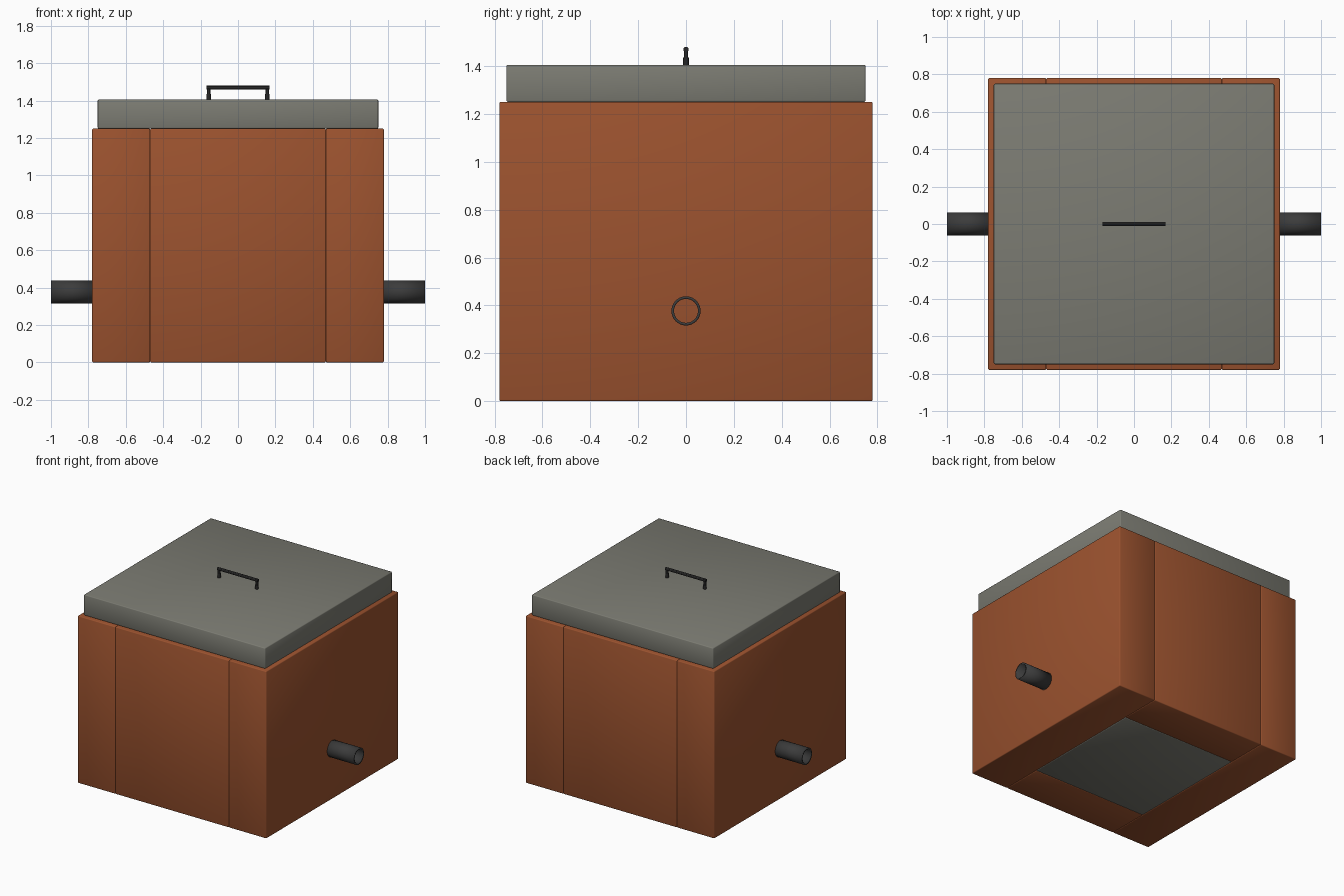
import bpy
from math import pi

cube = bpy.data.objects.get("Cube")
if cube:
    bpy.data.objects.remove(cube, do_unlink=True)


def material(name, color):
    mat = bpy.data.materials.new(name)
    mat.use_nodes = True
    mat.diffuse_color = (*color, 1)
    mat.node_tree.nodes["Principled BSDF"].inputs["Base Color"].default_value = (*color, 1)
    return mat


BRICK = material("brick red", (0.33, 0.085, 0.028))
CONCRETE = material("concrete grey", (0.2, 0.2, 0.17))
PLASTIC = material("dark plastic", (0.045, 0.045, 0.045))
STEEL = material("black steel", (0.02, 0.02, 0.02))


def finish(obj, name, mat):
    obj.name = name
    obj.data.materials.append(mat)
    return obj


def box(name, low, high, mat, bevel=0.006):
    center = [(a + b) / 2 for a, b in zip(low, high)]
    bpy.ops.mesh.primitive_cube_add(size=1, location=center)
    obj = finish(bpy.context.object, name, mat)
    obj.scale = [b - a for a, b in zip(low, high)]
    bpy.ops.object.transform_apply(location=False, rotation=False, scale=True)
    mod = obj.modifiers.new("Rounded edges", "BEVEL")
    mod.width = bevel
    mod.segments = 2
    bpy.ops.object.shade_smooth()
    return obj


OUTER, INNER, WALL_TOP = 0.78, 0.47, 1.25

# Four thick walls: the side walls run full depth, the end walls fit between
box("left_wall", (INNER, -OUTER, 0), (OUTER, OUTER, WALL_TOP), BRICK)
box("right_wall", (-OUTER, -OUTER, 0), (-INNER, OUTER, WALL_TOP), BRICK)
box("front_wall", (-INNER, -OUTER, 0), (INNER, -INNER, WALL_TOP), BRICK)
box("back_wall", (-INNER, INNER, 0), (INNER, OUTER, WALL_TOP), BRICK)

# Floor slab and lid
box("floor_slab", (-INNER, -INNER, 0), (INNER, INNER, 0.15), CONCRETE)
box("lid", (-0.75, -0.75, WALL_TOP), (0.75, 0.75, 1.405), CONCRETE)

# Hollow pipe stubs on both sides
for side, name in ((1, "left_pipe"), (-1, "right_pipe")):
    bpy.ops.mesh.primitive_cylinder_add(
        vertices=32, radius=0.061, depth=0.24, end_fill_type="NOTHING",
        location=(side * 0.88, 0, 0.377), rotation=(0, pi / 2, 0))
    pipe = finish(bpy.context.object, name, PLASTIC)
    shell = pipe.modifiers.new("Pipe wall", "SOLIDIFY")
    shell.thickness = 0.011
    shell.offset = -1
    bpy.ops.object.shade_smooth_by_angle()


# Lid handle: two posts with thicker feet and a crossbar
def rod(name, radius, depth, location, rotation=(0, 0, 0)):
    bpy.ops.mesh.primitive_cylinder_add(
        vertices=12, radius=radius, depth=depth, location=location, rotation=rotation)
    finish(bpy.context.object, name, STEEL)
    bpy.ops.object.shade_smooth_by_angle()


for side, name in ((1, "left"), (-1, "right")):
    rod(name + "_handle_post", 0.009, 0.075, (side * 0.157, 0, 1.438))
    rod(name + "_handle_foot", 0.012, 0.035, (side * 0.156, 0, 1.418))
rod("handle_bar", 0.011, 0.335, (0, 0, 1.469), (0, pi / 2, 0))
